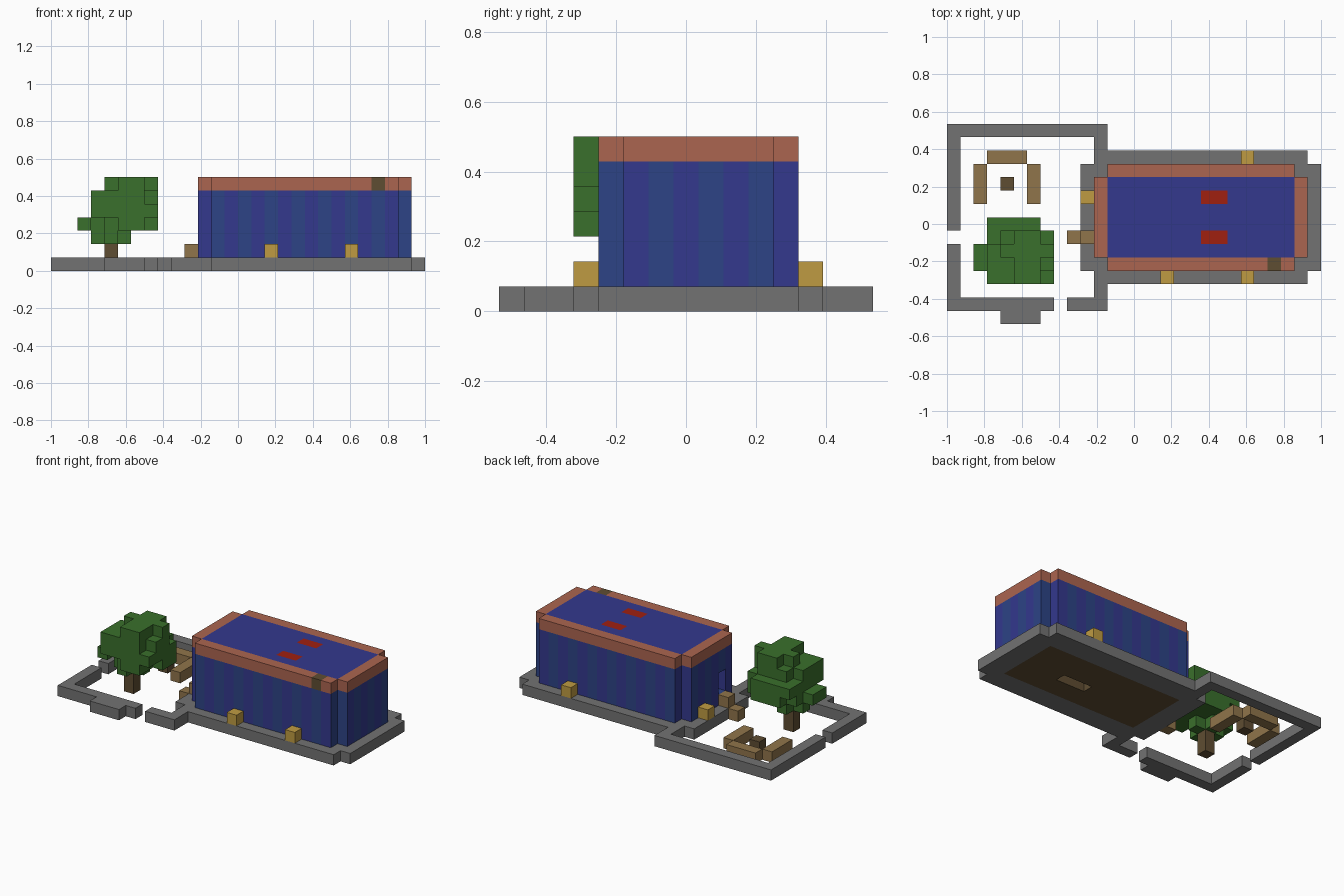
import bpy
import bmesh
from mathutils import Vector

if "Cube" in bpy.data.objects:
    bpy.data.objects.remove(bpy.data.objects["Cube"], do_unlink=True)

# Everything sits on a block grid, 28 blocks long and 15 deep
U = 2 / 28
ORIGIN = Vector((-1, -7.5 * U, 0))


def material(name, *rgb):
    mat = bpy.data.materials.new(name)
    mat.use_nodes = True
    colour = (*rgb, 1)
    mat.diffuse_color = colour
    mat.node_tree.nodes["Principled BSDF"].inputs["Base Color"].default_value = colour
    return mat


STONE = material("grey stone", 0.17, 0.17, 0.17)
INDIGO = material("indigo", 0.033, 0.040, 0.27)
BLUE = material("slate blue", 0.026, 0.056, 0.24)
TERRACOTTA = material("terracotta", 0.41, 0.13, 0.08)
LEAF = material("leaf green", 0.042, 0.162, 0.025)
TAN = material("light wood", 0.28, 0.178, 0.07)
BARK = material("dark wood", 0.114, 0.074, 0.032)
YELLOW = material("lamp yellow", 0.52, 0.33, 0.055)
RED = material("red", 0.35, 0.014, 0.005)


def box(x0, x1, y0, y1, z0, z1):
    return {(x, y, z) for x in range(x0, x1) for y in range(y0, y1) for z in range(z0, z1)}


def build(name, cells, mats, rule=lambda cell, normal: 0):
    """Join blocks into one skin, leaving out the faces between neighbours."""
    bm = bmesh.new()
    for cell in cells:
        for axis in range(3):
            for side in (0, 1):
                normal = [0, 0, 0]
                normal[axis] = 2 * side - 1
                if tuple(c + n for c, n in zip(cell, normal)) in cells:
                    continue
                u, v = (axis + 1) % 3, (axis + 2) % 3
                corners = []
                for du, dv in ((0, 0), (1, 0), (1, 1), (0, 1)):
                    p = Vector(cell)
                    p[axis] += side
                    p[u] += du
                    p[v] += dv
                    corners.append(bm.verts.new(ORIGIN + p * U))
                if not side:
                    corners.reverse()
                bm.faces.new(corners).material_index = rule(cell, normal)
    bmesh.ops.remove_doubles(bm, verts=bm.verts, dist=U / 100)
    bmesh.ops.dissolve_limit(bm, angle_limit=0.01, verts=bm.verts, edges=bm.edges,
                             delimit={'MATERIAL'})
    mesh = bpy.data.meshes.new(name)
    bm.to_mesh(mesh)
    bm.free()
    for mat in mats:
        mesh.materials.append(mat)
    obj = bpy.data.objects.new(name, mesh)
    bpy.context.collection.objects.link(obj)
    return obj


def cross(x0, x1, y0, y1, z0, z1):
    """Rectangle with its four corner columns notched out."""
    return box(x0, x1, y0 + 1, y1 - 1, z0, z1) | box(x0 + 1, x1 - 1, y0, y1, z0, z1)


# Foundation and floor
room = box(12, 26, 5, 11, 0, 7)
pit = box(19, 22, 7, 8, 0, 1)
build("foundation", cross(10, 28, 3, 13, 0, 1) - room, [STONE])
build("floor", box(12, 26, 5, 11, 0, 1) - pit, [BARK])
build("floor_bench", box(19, 22, 7, 8, 1, 2), [TAN])

# Walls with alternating vertical stripes and a doorway
doorway = box(11, 12, 6, 7, 2, 4)


def stripes(cell, normal):
    along = cell[0] if normal[1] else cell[1]
    return 0 if along % 2 else 1


build("walls", cross(11, 27, 4, 12, 1, 6) - room - doorway, [INDIGO, BLUE], stripes)

# Roof with terracotta rim, red panels and one dark rim block
panels = box(19, 21, 6, 7, 6, 7) | box(19, 21, 9, 10, 6, 7)


def roof_colour(cell, normal):
    if cell == (24, 4, 6):
        return 3
    if cell in panels:
        return 2
    return 1 if cell in room else 0


build("roof", cross(11, 27, 4, 12, 6, 7), [TERRACOTTA, INDIGO, RED, BARK], roof_colour)

# Door steps and lamps
build("door_steps", box(9, 10, 6, 7, 0, 1) | box(10, 11, 6, 7, 1, 2), [TAN])
for spot, (x, y) in {"front_right": (16, 3), "front_left": (22, 3),
                     "back": (22, 12), "side": (10, 9)}.items():
    build(spot + "_lamp", box(x, x + 1, y, y + 1, 1, 2), [YELLOW])

# Yard wall with two gaps and a front step
yard = box(0, 12, 1, 15, 0, 1) - box(1, 11, 2, 14, 0, 1)
gaps = box(0, 1, 6, 7, 0, 1) | box(8, 9, 1, 2, 0, 1) | box(11, 12, 3, 13, 0, 1)
build("yard_wall", (yard - gaps) | box(4, 7, 0, 1, 0, 1), [STONE])

# Seating around a small table
build("back_bench", box(3, 6, 12, 13, 0, 1), [TAN])
for side, x in (("right", 2), ("left", 6)):
    build(side + "_bench", box(x, x + 1, 9, 12, 0, 1), [TAN])
build("table", box(4, 5, 10, 11, 0, 1), [BARK])

# Tree
build("tree_trunk", box(4, 5, 5, 6, 0, 2), [BARK])
crown = cross(3, 6, 4, 7, 2, 3)
crown |= cross(3, 8, 4, 8, 3, 4) | box(2, 3, 4, 6, 3, 4) | box(5, 7, 3, 4, 3, 4)
crown |= box(3, 7, 4, 8, 4, 5) | box(7, 8, 4, 7, 4, 5) | box(3, 8, 3, 4, 4, 5)
crown |= cross(3, 8, 3, 7, 5, 6) | box(3, 5, 3, 6, 5, 6)
crown |= cross(4, 8, 4, 7, 6, 7) | box(5, 7, 3, 4, 6, 7)
build("tree_crown", crown, [LEAF])
